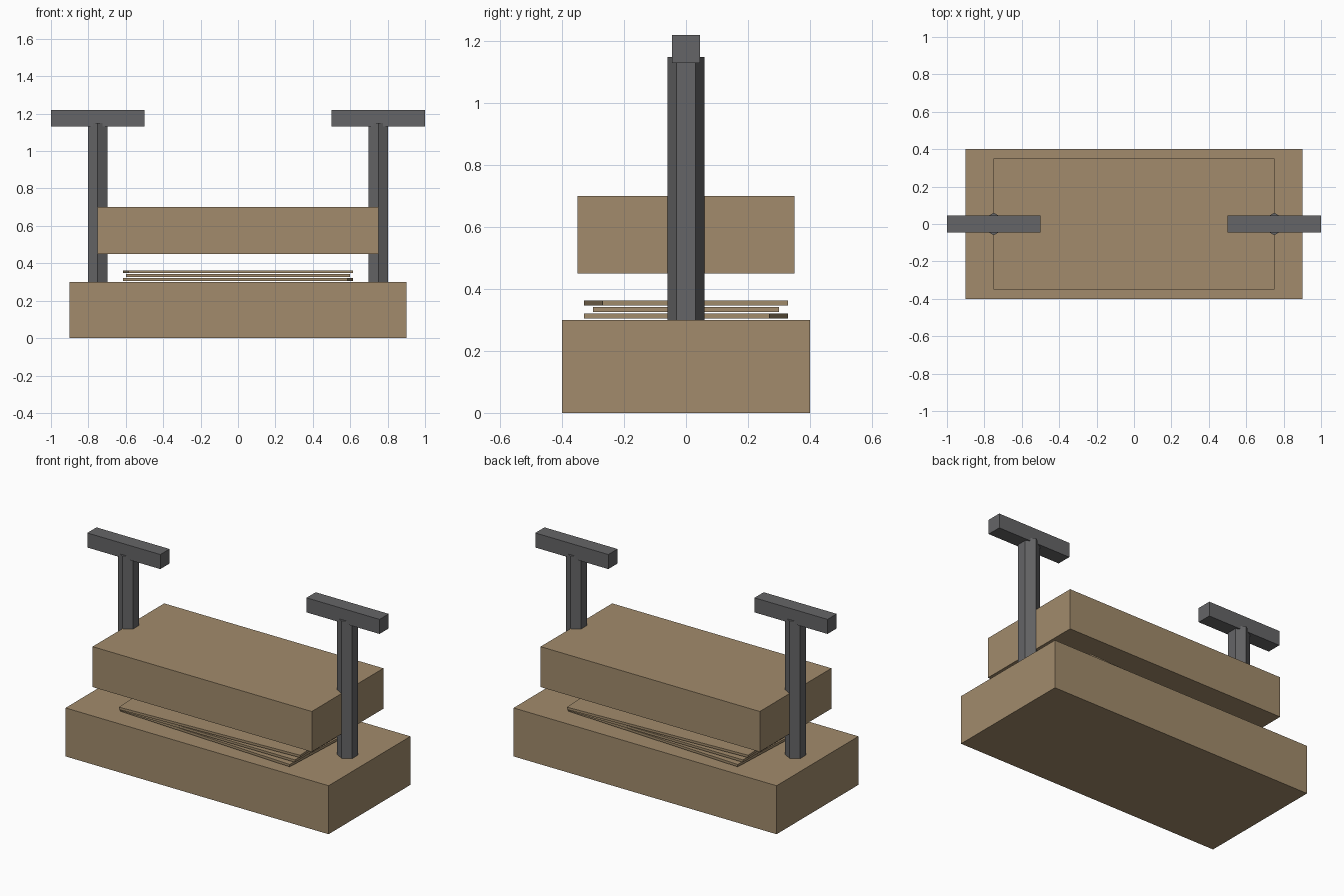
import bpy
import bmesh
from mathutils import Matrix

cube = bpy.data.objects.get("Cube")
if cube:
    bpy.data.objects.remove(cube, do_unlink=True)


def make_material(name, colour):
    mat = bpy.data.materials.new(name)
    mat.use_nodes = True
    mat.diffuse_color = colour
    mat.node_tree.nodes["Principled BSDF"].inputs["Base Color"].default_value = colour
    return mat


wood = make_material("tan_wood", (0.36, 0.26, 0.15, 1))
iron = make_material("dark_iron", (0.13, 0.13, 0.135, 1))


def add_object(name, bm, mat, location, turn=0):
    mesh = bpy.data.meshes.new(name)
    bm.to_mesh(mesh)
    bm.free()
    mesh.materials.append(mat)
    obj = bpy.data.objects.new(name, mesh)
    obj.location = location
    obj.rotation_euler.z = turn
    bpy.context.collection.objects.link(obj)
    return obj


def box(name, mat, size, location, turn=0):
    bm = bmesh.new()
    bmesh.ops.create_cube(bm, size=1, matrix=Matrix.Diagonal((*size, 1)))
    return add_object(name, bm, mat, location, turn)


def hex_post(name, mat, radius, bottom, top, x):
    bm = bmesh.new()
    # Corners point to the front and back
    bmesh.ops.create_cone(bm, cap_ends=True, segments=6, radius1=radius,
                          radius2=radius, depth=top - bottom)
    return add_object(name, bm, mat, (x, 0, (bottom + top) / 2))


# Press bed and pressing block
box("base_block", wood, (1.8, 0.8, 0.3), (0, 0, 0.15))
box("pressing_block", wood, (1.5, 0.7, 0.25), (0, 0, 0.575))

# Thin boards stacked askew between the blocks
for i, level in enumerate(("lower", "middle", "upper")):
    box(level + "_board", wood, (1.2, 0.6, 0.015),
        (0, 0, 0.313 + 0.021 * i), 0.05 * (i - 1))

# Screw posts with their handles
for side, x in (("right", -0.75), ("left", 0.75)):
    hex_post(side + "_post", iron, 0.06, 0.3, 1.15, x)
    box(side + "_handle", iron, (0.5, 0.09, 0.09), (x, 0, 1.175))
